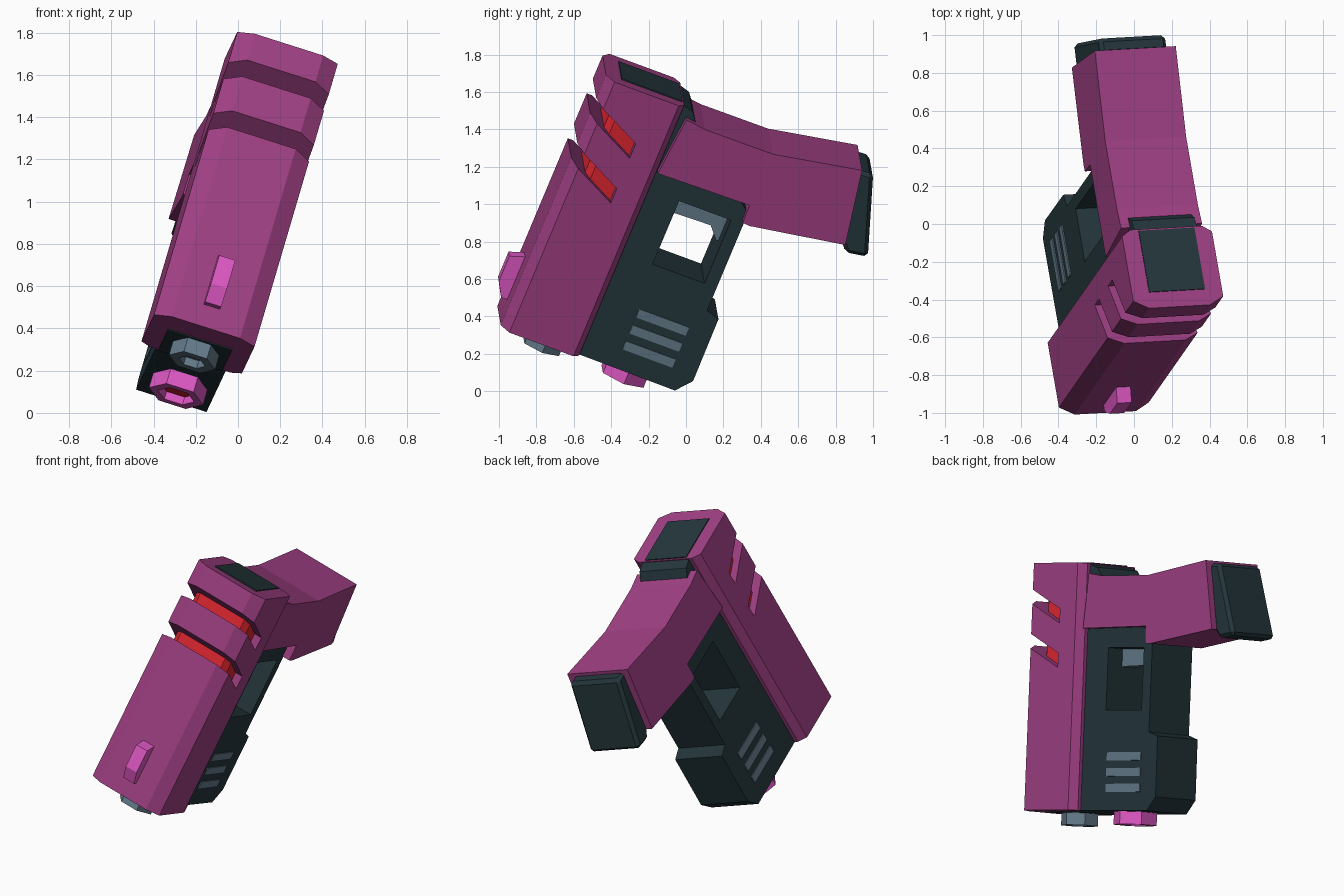
import bpy, bmesh, math
from mathutils import Matrix, Vector

if "Cube" in bpy.data.objects:
    bpy.data.objects.remove(bpy.data.objects["Cube"])

# Local axes: x = towards the muzzle, y = across, z = towards the sight
fwd = Vector((-0.262, -0.374, -0.89)).normalized()
side = Vector((0.953, 0.057, -0.295))
side = (side - fwd * side.dot(fwd)).normalized()
up = fwd.cross(side)
POSE = Matrix((fwd, side, up)).transposed().to_4x4()
POSE.translation = (-0.019, 0, 1.002)


def material(name, rgb):
    m = bpy.data.materials.new(name)
    m.use_nodes = True
    m.diffuse_color = (*rgb, 1)
    m.node_tree.nodes["Principled BSDF"].inputs["Base Color"].default_value = (*rgb, 1)
    return m


PLUM = material("plum", (0.35, 0.051, 0.23))
DARK = material("dark teal", (0.018, 0.037, 0.045))
PINK = material("pink", (0.75, 0.10, 0.56))
RED = material("red", (0.75, 0.02, 0.03))
GREY = material("blue grey", (0.13, 0.20, 0.26))


def prism(name, ring_a, ring_b, mat):
    """Solid between two matching rings of points."""
    bm = bmesh.new()
    a = [bm.verts.new(p) for p in ring_a]
    b = [bm.verts.new(p) for p in ring_b]
    n = len(a)
    bm.faces.new(a)
    bm.faces.new(b[::-1])
    for i in range(n):
        j = (i + 1) % n
        bm.faces.new((a[j], a[i], b[i], b[j]))
    bmesh.ops.recalc_face_normals(bm, faces=bm.faces)
    me = bpy.data.meshes.new(name)
    bm.to_mesh(me)
    bm.free()
    me.materials.append(mat)
    ob = bpy.data.objects.new(name, me)
    bpy.context.collection.objects.link(ob)
    ob.matrix_world = POSE
    return ob


def plate(name, profile, half, mat, centre=0.0):
    """Side profile (x, z) extruded across the width."""
    return prism(name, [(x, centre - half, z) for x, z in profile],
                 [(x, centre + half, z) for x, z in profile], mat)


def bar(name, section, x0, x1, mat):
    """Cross-section (y, z) extruded lengthwise."""
    return prism(name, [(x0, y, z) for y, z in section],
                 [(x1, y, z) for y, z in section], mat)


def rect(a0, a1, b0, b1):
    return [(a0, b0), (a1, b0), (a1, b1), (a0, b1)]


def hexagon(z, r):
    return [(r * math.cos(i * math.pi / 3), z + r * math.sin(i * math.pi / 3))
            for i in range(6)]


def activate(ob):
    bpy.context.view_layer.update()
    bpy.context.view_layer.objects.active = ob


def cut(ob, cutter):
    mod = ob.modifiers.new("cut", 'BOOLEAN')
    mod.operation, mod.object, mod.solver = 'DIFFERENCE', cutter, 'EXACT'
    activate(ob)
    bpy.ops.object.modifier_apply(modifier=mod.name)
    bpy.data.objects.remove(cutter)


def bevel(ob, width):
    mod = ob.modifiers.new("bevel", 'BEVEL')
    mod.width, mod.segments = width, 1
    activate(ob)
    bpy.ops.object.modifier_apply(modifier=mod.name)


# Slide: chamfered bar with two slanted vents
half_slide = [(0.20, 0.25), (0.25, 0.285), (0.25, 0.655), (0.17, 0.70)]
slide = bar("slide", half_slide + [(-y, z) for y, z in half_slide[::-1]],
            -0.565, 0.94, PLUM)
for shift in (0, 0.27):
    slot = [(-0.285, 0.42), (-0.198, 0.42), (-0.378, 0.78), (-0.465, 0.78)]
    cut(slide, plate("slot_cutter", [(x + shift, z) for x, z in slot], 0.4, PLUM))

# Red core that shows through the vents
half_core = [(0.20, 0.30), (0.20, 0.565), (0.165, 0.60)]
bar("vent_core", half_core + [(-y, z) for y, z in half_core[::-1]],
    -0.50, 0.20, RED)

# Dark end plates on the slide
bar("rear_plate", rect(-0.155, 0.155, 0.26, 0.61), -0.571, -0.56, DARK)
bar("muzzle_plate", rect(-0.16, 0.16, 0.25, 0.54), 0.935, 0.946, DARK)

# Front sight
plate("front_sight", [(0.57, 0.69), (0.60, 0.78), (0.75, 0.78),
                      (0.83, 0.735), (0.83, 0.69)], 0.04, PINK)

# Frame with trigger guard opening
frame = plate("frame", [(-0.56, 0.255), (0.94, 0.255), (0.944, -0.307),
                        (0.86, -0.378), (0.49, -0.375), (0.465, -0.30),
                        (-0.12, -0.30), (-0.42, 0.10), (-0.54, 0.19)], 0.175, DARK)
cut(frame, plate("window_cutter", rect(-0.05, 0.33, -0.23, 0.07), 0.4, DARK))

# Trigger
plate("trigger", [(-0.07, 0.09), (0.06, 0.09), (0.055, 0.02), (0.05, -0.16),
                  (0.12, -0.22), (0.10, -0.25), (-0.07, -0.25)], 0.05, GREY)

# Side ribs on the lower module
for sign, label in ((1, "left"), (-1, "right")):
    for i in range(3):
        x = 0.587 + 0.096 * i
        plate(f"{label}_rib_{i + 1}", rect(x, x + 0.05, -0.245, 0.042),
              0.004, GREY, sign * 0.177)

# Grip shell and base
plate("grip", [(-0.166, 0.243), (-0.50, 0.212), (-0.485, 0.098),
               (-0.487, -0.29), (-0.574, -0.772), (-0.154, -0.845),
               (-0.069, -0.327), (-0.072, -0.285), (-0.176, -0.283)], 0.225, PLUM)
base = plate("grip_base", [(-0.555, -0.76), (-0.56, -0.845), (-0.12, -0.992),
                           (-0.10, -0.87), (-0.15, -0.83)], 0.185, DARK)
bevel(base, 0.02)

# Barrel and lamp: hollow hexagonal tubes
for name, z, r, hole, mat, inside in (("barrel", 0.425, 0.115, 0.065, GREY, GREY),
                                      ("lamp", -0.045, 0.135, 0.09, PINK, RED)):
    tube = bar(name, hexagon(z, r), 0.90, 1.02, mat)
    cut(tube, bar("bore_cutter", hexagon(z, hole), 0.975, 1.1, mat))
    bar(name + "_inside", hexagon(z, hole), 0.96, 0.98, inside)
